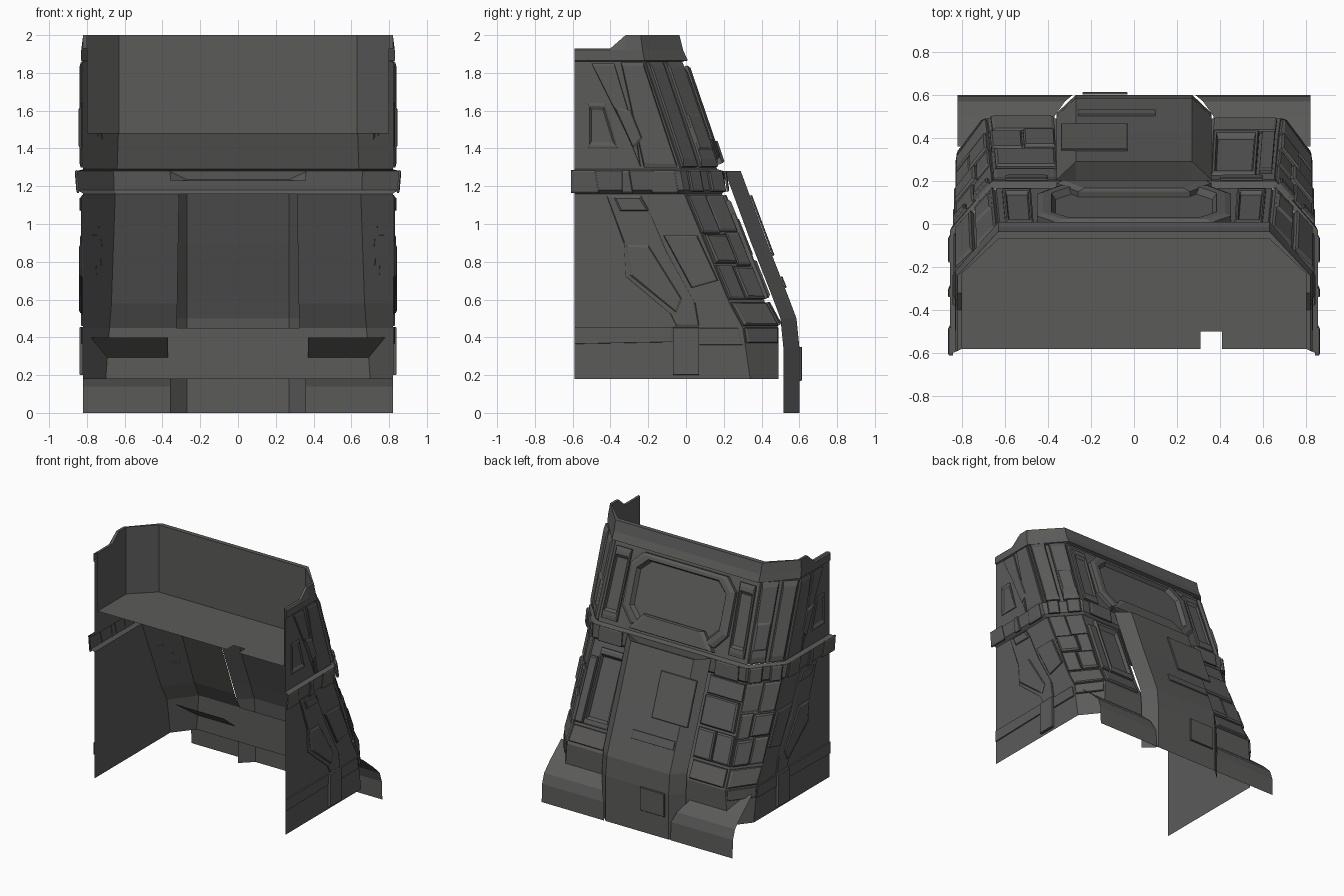
import bpy, bmesh
from mathutils import Vector as V

DARK = bpy.data.materials.new("dark_metal")
DARK.diffuse_color = (0.105, 0.104, 0.102, 1)


def build(name, verts, faces, mirror=False):
    me = bpy.data.meshes.new(name)
    me.from_pydata([tuple(v) for v in verts], [], faces)
    bm = bmesh.new()
    bm.from_mesh(me)
    bmesh.ops.recalc_face_normals(bm, faces=bm.faces)
    bm.to_mesh(me)
    bm.free()
    me.materials.append(DARK)
    ob = bpy.data.objects.new(name, me)
    bpy.context.collection.objects.link(ob)
    if mirror:
        ob.modifiers.new("mirror", 'MIRROR')
    return ob


def loft(name, rows, mirror=True):
    n = len(rows[0])
    faces = [(r * n + c, r * n + c + 1, (r + 1) * n + c + 1, (r + 1) * n + c)
             for r in range(len(rows) - 1) for c in range(n - 1)]
    return build(name, [p for r in rows for p in r], faces, mirror)


def panel(name, pts, h, inset=0.015, recess=0.0, border=0.05, side=0):
    """Raised plate on a polygon; side 0 = mirrored pair, +1/-1 = that side, 2 = as is."""
    pts = [V(p) for p in pts]
    n = len(pts)
    c = sum(pts, V()) / n
    nor = sum(((pts[i] - c).cross(pts[(i + 1) % n] - c) for i in range(n)), V()).normalized()
    if nor.dot(c - V((0, -0.3, c.z))) < 0:
        nor = -nor

    def ring(ins, up):
        return [p + (c - p).normalized() * ins + nor * up for p in pts]
    rings = [ring(0, 0.001), ring(0, h * 0.7), ring(inset, h)]
    if recess:
        rings += [ring(inset + border, h), ring(inset + border + 0.02, h - recess)]
    verts = [p for r in rings for p in r]
    faces = [(r * n + i, r * n + (i + 1) % n, (r + 1) * n + (i + 1) % n, (r + 1) * n + i)
             for r in range(len(rings) - 1) for i in range(n)]
    faces.append(tuple(range((len(rings) - 1) * n, len(rings) * n)))
    if side == -1:
        verts = [V((-v.x, v.y, v.z)) for v in verts]
    return build(name, verts, faces, side == 0)


# Wall levels: z, y where side ends, x where back starts, y of back
UPPER = [(1.86, -0.22, 0.62, -0.03), (1.29, -0.03, 0.64, 0.165)]
LOWER = [(1.16, -0.01, 0.65, 0.19), (0.58, 0.23, 0.67, 0.42), (0.45, 0.30, 0.68, 0.49)]
BASE = [(0.45, 0.30, 0.68, 0.49), (0.18, 0.34, 0.70, 0.49)]
SX = 0.82


def surf(lv, s, z):
    """Point on the wall: s 0-1 side, 1-2 chamfered corner, 2-3 back to the centre."""
    for a, b in zip(lv, lv[1:]):
        if z >= b[0] or b is lv[-1]:
            break
    t = (a[0] - z) / (a[0] - b[0])
    ye, xb, yb = (a[i] + (b[i] - a[i]) * t for i in (1, 2, 3))
    k = [V((SX, -0.59, z)), V((SX, ye, z)), V((xb, yb, z)), V((0, yb, z))]
    i = min(int(s), 2)
    return k[i].lerp(k[i + 1], s - i)


def plate(name, lv, s0, s1, z0, z1, h, inset=0.015, recess=0.0, side=0):
    panel(name, [surf(lv, s0, z1), surf(lv, s1, z1), surf(lv, s1, z0), surf(lv, s0, z0)],
          h, inset, recess, 0.03, side)


def sidepoly(name, yz, h, **kw):
    panel(name, [(SX, y, z) for y, z in yz], h, **kw)


# Main wall skins (open front)
loft("upper_wall", [[surf(UPPER, s, l[0]) for s in (0, 1, 2, 3)] for l in UPPER])
loft("lower_wall", [[surf(LOWER, s, l[0]) for s in (0, 1, 2, 2.52)] for l in LOWER])
loft("base_wall", [[surf(BASE, s, l[0]) for s in (0, 1, 2, 3)] for l in BASE])

# Top rim, its cap, and the vertical inner liner
top = [1.93, 1.93, 2.0, 2.0, 2.0, 2.0]


def plan(x, yf, ya, yb, zs):
    pts = [(x, yf), (x, -0.40), (x, -0.32), (x, ya), (0.63, yb), (0, yb)]
    return [V((p[0], p[1], z)) for p, z in zip(pts, zs)]


loft("top_rim", [plan(0.82, -0.59, -0.22, -0.02, [1.86] * 6),
                 plan(0.83, -0.59, -0.22, 0.01, [1.865] * 6),
                 plan(0.83, -0.59, -0.23, -0.015, [1.92] * 6),
                 plan(0.82, -0.59, -0.24, -0.035, top),
                 plan(0.80, -0.58, -0.23, -0.07, top),
                 plan(0.80, -0.58, -0.23, -0.07, [1.48] * 6)])

# Floor plate in the top compartment, with a small notch
fl = [(-0.8, -0.58), (0.31, -0.58), (0.31, -0.5), (0.41, -0.5), (0.41, -0.58), (0.8, -0.58),
      (0.8, -0.23), (0.63, -0.07), (-0.63, -0.07), (-0.8, -0.23)]
build("upper_floor", [(x, y, 1.48) for x, y in fl], [tuple(range(10))])


# Belt around the middle
def belt(z, o, ys):
    return [V((SX + o, -0.59 - o * 0.4, z)), V((SX + o, -0.02 + ys, z)), V((0.645 + o * 0.4, 0.175 + ys + o, z)),
            V((0, 0.175 + ys + o, z))]


loft("belt", [belt(1.29, 0, -0.01), belt(1.28, 0.035, -0.01), belt(1.18, 0.025, 0.01), belt(1.16, 0, 0.015)])
for i, (y0, y1) in enumerate([(-0.61, -0.48), (-0.34, -0.30), (-0.18, -0.06)]):
    panel(f"belt_clamp_{i}", [(0.85, y0, 1.285), (0.85, y1, 1.285), (0.84, y1 + 0.02, 1.165),
                              (0.84, y0, 1.165)], 0.015, 0.012)
for i, (t0, t1) in enumerate([(0.1, 0.4), (0.6, 0.95)]):
    a, b = V((0.85, -0.02, 1.28)), V((0.66, 0.195, 1.28))
    d = V((0, 0.02, -0.11))
    p, q = a.lerp(b, t0), a.lerp(b, t1)
    panel(f"belt_corner_block_{i}", [p, q, q + d, p + d], 0.02, 0.012)
panel("belt_back_block", [(0.6, 0.2, 1.28), (0.4, 0.2, 1.28), (0.4, 0.215, 1.17), (0.6, 0.215, 1.17)], 0.015)

# Raised centre panel, chamfered along both edges
prof = [(0.195, 1.23), (0.29, 1.28), (0.43, 0.90), (0.54, 0.62), (0.585, 0.5), (0.6, 0.35), (0.6, 0.0)]
loft("centre_panel", [[V((x, y - d, z)) for x, d in
                       ((-0.36, 0.085), (-0.27, 0), (0.27, 0), (0.36, 0.085))] for y, z in prof], False)


def on_centre(x, z):
    for a, b in zip(prof[1:], prof[2:]):
        if z >= b[1]:
            break
    return V((x, a[0] + (b[0] - a[0]) * (a[1] - z) / (a[1] - b[1]), z))


for name, x0, x1, z0, z1, h in [("centre_pad", -0.34, -0.03, 0.83, 1.15, 0.012),
                                ("low_pad", -0.24, -0.03, 0.17, 0.35, 0.014),
                                ("centre_step", -0.26, 0.1, 0.66, 0.72, 0.01)]:
    panel(name, [on_centre(x0, z1), on_centre(x1, z1), on_centre(x1, z0), on_centre(x0, z0)], h, 0.005, side=2)

# Flared skirt on either side of the centre panel
sk = [(0.37, 0.36, 0.40), (0.37, 0.50, 0.285), (0.32, 0.57, 0.215), (0.29, 0.595, 0.14), (0.285, 0.6, 0.0)]
loft("skirt", [[V((x, y, z)), V((0.82, y, z))] for x, y, z in sk])

# Upper back window: octagonal frame with sunken pane and sill
oct_pts = [(-0.36, 1.83), (0.36, 1.83), (0.45, 1.74), (0.45, 1.44), (0.36, 1.34),
           (-0.36, 1.34), (-0.45, 1.44), (-0.45, 1.74)]
panel("window_frame", [(x, surf(UPPER, 3, z).y, z) for x, z in oct_pts], 0.04, 0.03, 0.03, 0.04, 2)
panel("window_sill", [(x, surf(UPPER, 3, z).y, z) for x, z in
                      [(-0.26, 1.43), (0.26, 1.43), (0.36, 1.31), (-0.36, 1.31)]], 0.05, 0.03, side=2)

# Upper corner columns and back strips
plate("upper_column_side", UPPER, 0.66, 0.98, 1.30, 1.855, 0.018, 0.02)
plate("upper_column_outer", UPPER, 1.03, 1.42, 1.30, 1.855, 0.03, 0.04)
plate("upper_column_inner", UPPER, 1.52, 1.97, 1.30, 1.855, 0.03, 0.04)
plate("column_foot", UPPER, 1.55, 1.95, 1.38, 1.58, 0.04, 0.02)
plate("upper_back_strip", UPPER, 2.04, 2.25, 1.32, 1.82, 0.02, 0.03, 0.015)

# Upper side plates
sidepoly("upper_side_brace", [(-0.50, 1.85), (-0.38, 1.85), (-0.26, 1.45), (-0.24, 1.30), (-0.30, 1.45)], 0.012)
sidepoly("upper_side_vent", [(-0.52, 1.64), (-0.43, 1.64), (-0.36, 1.40), (-0.52, 1.40)], 0.01,
         inset=0.01, recess=0.009, border=0.01)
sidepoly("upper_side_cover", [(-0.38, 1.62), (-0.29, 1.60), (-0.23, 1.45), (-0.28, 1.40)], 0.024)

# Lower side plates
sidepoly("lower_side_spine", [(-0.42, 1.15), (-0.24, 1.15), (-0.20, 1.08), (-0.10, 0.85), (0.05, 0.58), (0.07, 0.46),
                              (-0.05, 0.46), (-0.08, 0.52), (-0.32, 0.72), (-0.33, 0.90)], 0.012, inset=0.01)
sidepoly("lower_side_cover", [(-0.32, 0.89), (-0.20, 0.89), (-0.02, 0.60), (-0.05, 0.53), (-0.30, 0.73)], 0.022)
sidepoly("lower_side_inlay", [(-0.38, 1.14), (-0.24, 1.14), (-0.20, 1.07), (-0.35, 1.07)], 0.02, inset=0.01)
sidepoly("lower_side_armour", [(-0.12, 0.94), (0.06, 0.94), (0.17, 0.70), (0.03, 0.66)], 0.016, inset=0.01)
sidepoly("base_post", [(-0.07, 0.455), (0.07, 0.455), (0.07, 0.20), (-0.07, 0.20)], 0.02, inset=0.005)
sidepoly("base_rail", [(-0.59, 0.455), (-0.07, 0.455), (-0.07, 0.375), (-0.59, 0.365)], 0.01, inset=0.008)
sidepoly("base_rail_rear", [(0.07, 0.45), (0.28, 0.45), (0.30, 0.36), (0.07, 0.36)], 0.01, inset=0.008)

# Lower corner armour, stacked tiers
for i, (s0, s1, z0, z1, h) in enumerate([(1.02, 1.5, 0.95, 1.15, 0.02), (1.51, 1.98, 0.96, 1.15, 0.015),
                                         (1.03, 1.6, 0.79, 0.94, 0.03), (1.62, 1.98, 0.78, 0.95, 0.02),
                                         (1.02, 1.45, 0.60, 0.78, 0.02), (1.47, 1.97, 0.60, 0.77, 0.03),
                                         (1.02, 1.98, 0.46, 0.58, 0.02)]):
    plate(f"corner_armour_{i}", LOWER, s0, s1, z0, z1, h)
plate("base_corner", BASE, 1.03, 1.95, 0.37, 0.45, 0.015, 0.01)

# Lower back: tall recess on the right, stacked plates on the left
plate("tall_recess_frame", LOWER, 2.13, 2.45, 0.60, 1.12, 0.03, 0.015, 0.027, 1)
plate("tall_recess_strip", LOWER, 2.02, 2.11, 0.60, 1.05, 0.025, 0.01, 0, 1)
plate("tall_recess_foot", LOWER, 2.02, 2.45, 0.47, 0.58, 0.02, 0.01, 0, 1)
for i, (s0, s1, z0, z1, h) in enumerate([(2.0, 2.45, 1.03, 1.15, 0.02), (2.02, 2.45, 0.82, 1.02, 0.035),
                                         (2.0, 2.22, 0.60, 0.80, 0.03), (2.23, 2.45, 0.60, 0.80, 0.04),
                                         (2.02, 2.45, 0.46, 0.58, 0.025)]):
    plate(f"left_stack_{i}", LOWER, s0, s1, z0, z1, h, 0.015, 0, -1)
